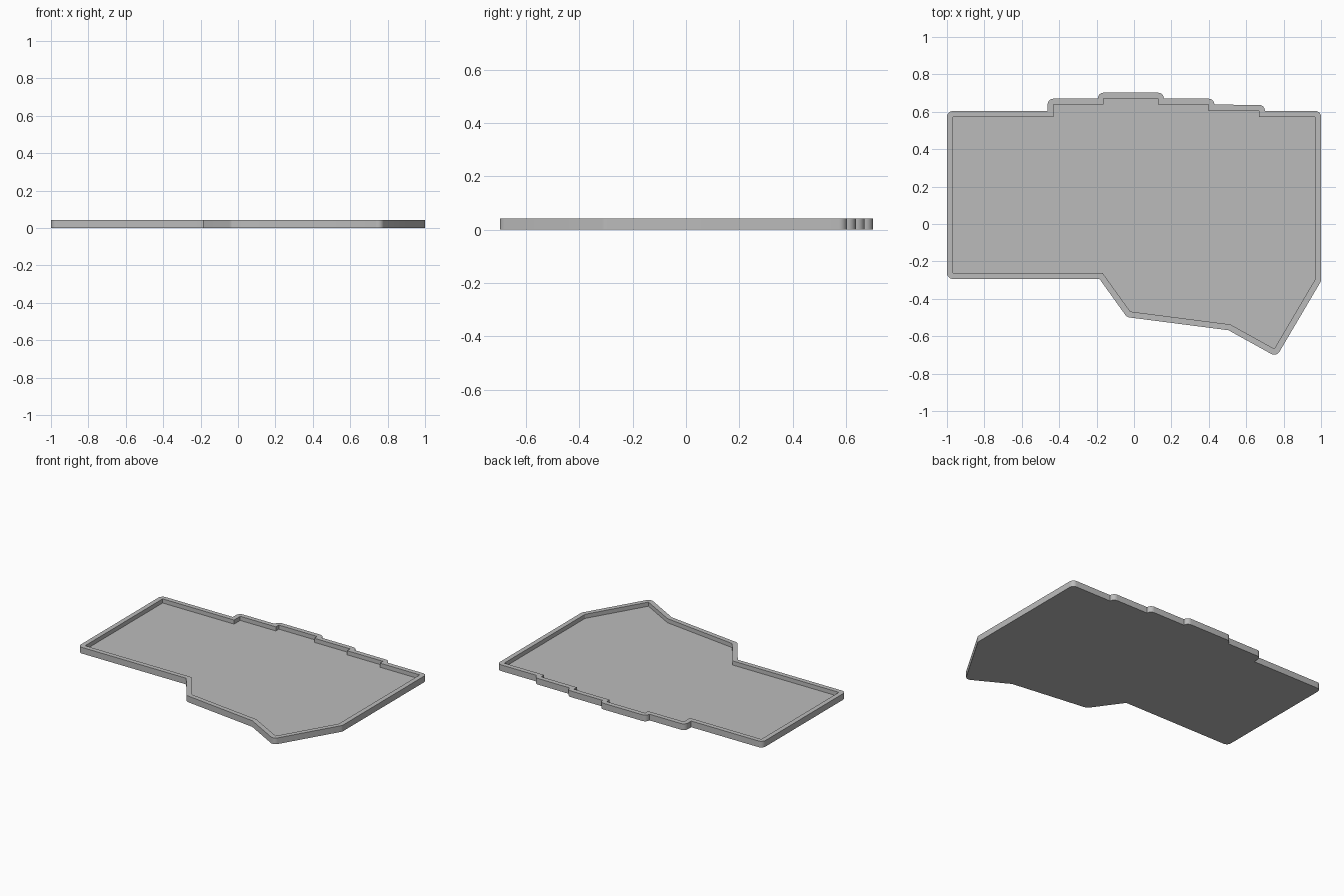
import bpy, bmesh, math
from mathutils import Vector

if "Cube" in bpy.data.objects:
    bpy.data.objects.remove(bpy.data.objects["Cube"], do_unlink=True)

WALL, FLOOR, HEIGHT, ARC_STEP = 0.032, 0.014, 0.042, math.radians(10)

# Cavity outline, clockwise from the back right corner
outline = [Vector(p) for p in (
    (-0.968, 0.572), (-0.43, 0.572), (-0.43, 0.638), (-0.162, 0.638),
    (-0.162, 0.67), (0.128, 0.67), (0.128, 0.638), (0.398, 0.638),
    (0.398, 0.605), (0.668, 0.605), (0.668, 0.573), (0.968, 0.573),
    (0.968, -0.297), (0.75, -0.667), (0.515, -0.537), (-0.02, -0.468),
    (-0.168, -0.262), (-0.968, -0.262))]


def outward(a, b):
    d = (b - a).normalized()
    return Vector((-d.y, d.x))


def offset_corner(i):
    """Outer points round one cavity corner: an arc if convex, a mitre if not."""
    p = outline[i]
    n0 = outward(outline[i - 1], p)
    n1 = outward(p, outline[(i + 1) % len(outline)])
    turn = math.atan2(n0.x * n1.y - n0.y * n1.x, n0.dot(n1))
    if turn > 0:
        return [p + (n0 + n1) * WALL / (1 + n0.dot(n1))]
    steps = max(2, math.ceil(-turn / ARC_STEP))
    start = math.atan2(n0.y, n0.x)
    angles = [start + turn * k / steps for k in range(steps + 1)]
    return [p + WALL * Vector((math.cos(a), math.sin(a))) for a in angles]


bm = bmesh.new()


def ring(points, z):
    return [bm.verts.new((p.x, p.y, z)) for p in points]


def skirt(a, b):
    for i in range(len(a)):
        bm.faces.new((a[i - 1], a[i], b[i], b[i - 1]))


# Floor and inner wall
floor_ring = ring(outline, FLOOR)
inner_rim = ring(outline, HEIGHT)
bm.faces.new(floor_ring)
skirt(floor_ring, inner_rim)

# Underside and outer wall
corners = [ring(offset_corner(i), HEIGHT) for i in range(len(outline))]
outer_rim = [v for c in corners for v in c]
base_ring = ring([v.co for v in outer_rim], 0)
bm.faces.new(base_ring)
skirt(base_ring, outer_rim)

# Rim: a fan at each rounded corner, a quad along each side
for i, c in enumerate(corners):
    for a, b in zip(c, c[1:]):
        bm.faces.new((inner_rim[i], a, b))
    bm.faces.new((inner_rim[i - 1], corners[i - 1][-1], c[0], inner_rim[i]))

bmesh.ops.remove_doubles(bm, verts=bm.verts, dist=0.0015)
bmesh.ops.recalc_face_normals(bm, faces=bm.faces)
mesh = bpy.data.meshes.new("tray")
bm.to_mesh(mesh)
bm.free()

# Plain grey finish
grey = bpy.data.materials.new("grey")
grey.use_nodes = True
grey.diffuse_color = (0.5, 0.5, 0.5, 1)
grey.node_tree.nodes["Principled BSDF"].inputs["Base Color"].default_value = (0.5, 0.5, 0.5, 1)
mesh.materials.append(grey)

tray = bpy.data.objects.new("tray", mesh)
bpy.context.collection.objects.link(tray)
bpy.ops.object.select_all(action="DESELECT")
tray.select_set(True)
bpy.context.view_layer.objects.active = tray
bpy.ops.object.shade_smooth_by_angle(angle=math.radians(30))
